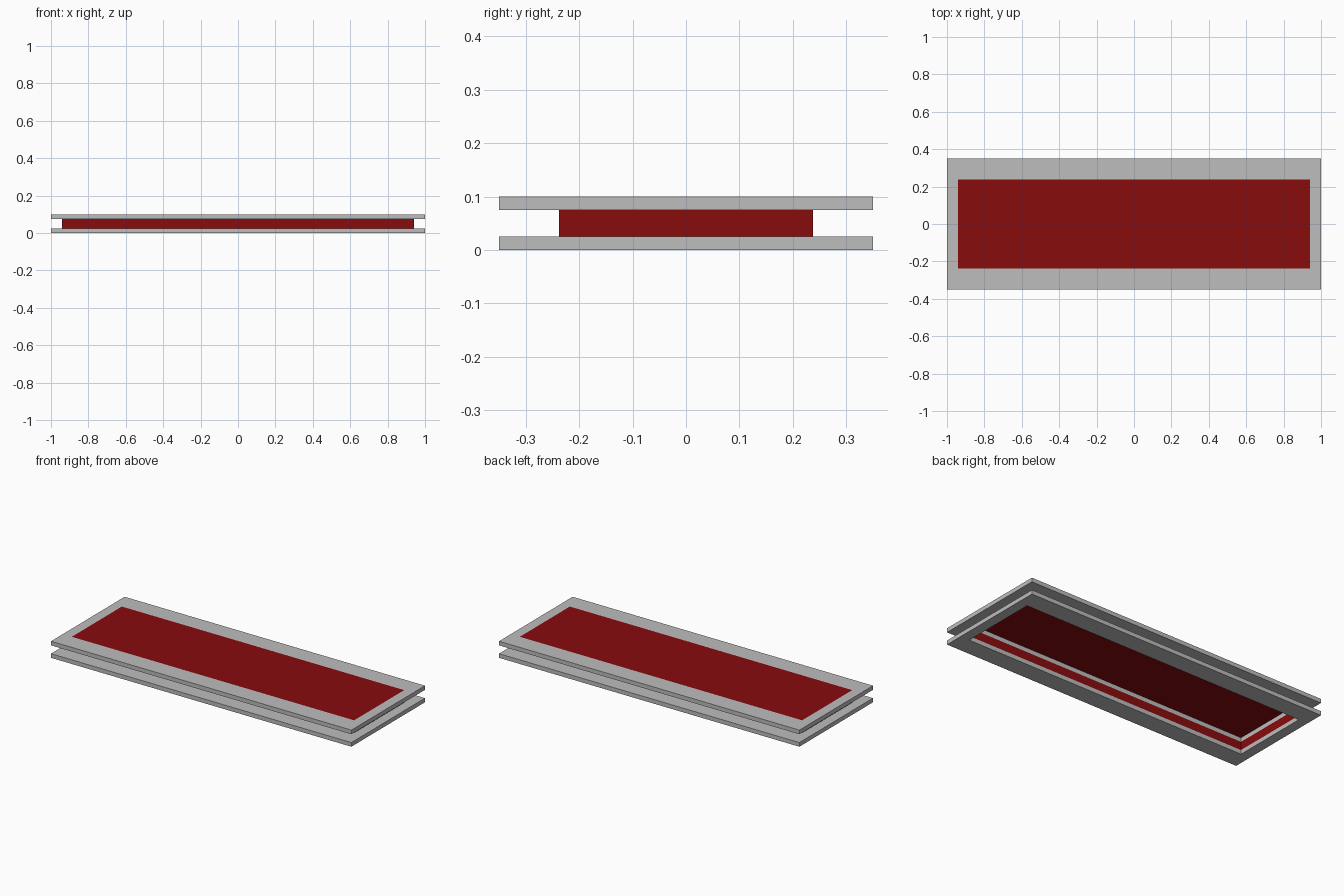
import bpy, bmesh

if "Cube" in bpy.data.objects:
    bpy.data.objects.remove(bpy.data.objects["Cube"])

X, Y = 1.0, 0.35        # outer half sizes
IX, IY = 0.94, 0.238    # opening half sizes
T, H = 0.025, 0.10      # frame thickness, total height


def material(name, color):
    m = bpy.data.materials.new(name)
    m.diffuse_color = (*color, 1)
    m.use_nodes = True
    m.node_tree.nodes["Principled BSDF"].inputs["Base Color"].default_value = m.diffuse_color
    return m


def ring(bm, x, y, z):
    return [bm.verts.new((sx * x, sy * y, z))
            for sx, sy in ((-1, -1), (1, -1), (1, 1), (-1, 1))]


def bridge(bm, a, b):
    for i in range(4):
        j = (i + 1) % 4
        bm.faces.new((a[i], a[j], b[j], b[i]))


def finish(bm, name, mat):
    me = bpy.data.meshes.new(name)
    bm.to_mesh(me)
    bm.free()
    me.materials.append(mat)
    ob = bpy.data.objects.new(name, me)
    bpy.context.collection.objects.link(ob)


def frame(name, z, mat):
    # rectangular plate with a rectangular opening
    bm = bmesh.new()
    rings = [ring(bm, X, Y, z), ring(bm, X, Y, z + T),
             ring(bm, IX, IY, z + T), ring(bm, IX, IY, z)]
    for k in range(4):
        bridge(bm, rings[k], rings[(k + 1) % 4])
    bmesh.ops.recalc_face_normals(bm, faces=bm.faces)
    finish(bm, name, mat)


grey = material("light_grey", (0.52, 0.51, 0.51))
red = material("dark_red", (0.25, 0.0035, 0.004))

# Two grey frames
frame("lower_frame", 0, grey)
frame("upper_frame", H - T, grey)

# Thin red wall joining the frames, open inside
bm = bmesh.new()
bridge(bm, ring(bm, IX, IY, T), ring(bm, IX, IY, H - T))
finish(bm, "red_wall", red)

# Red sheet closing the upper opening, flush with the top
bm = bmesh.new()
bm.faces.new(ring(bm, IX, IY, H))
finish(bm, "red_panel", red)
